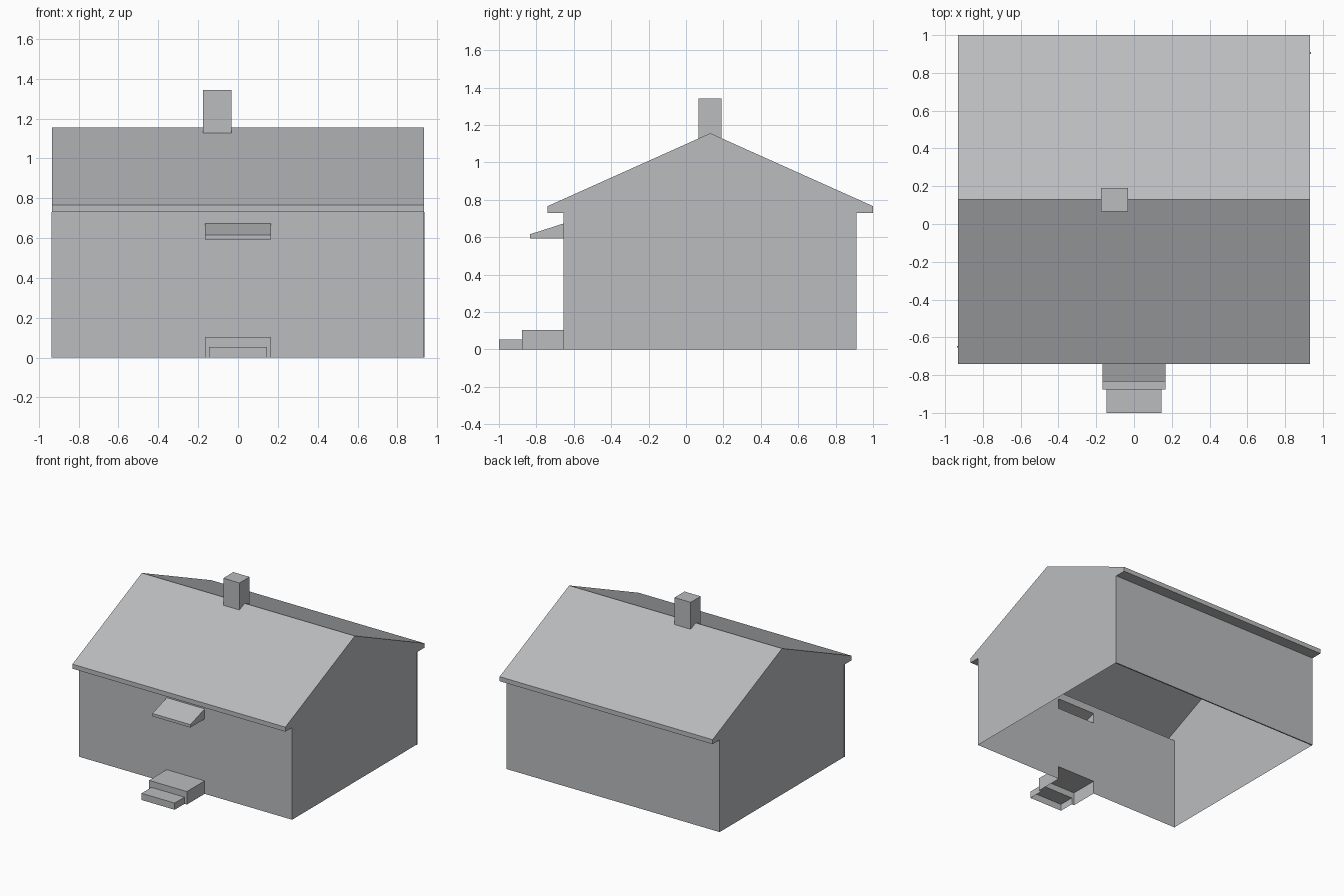
import bpy
import bmesh

cube = bpy.data.objects.get("Cube")
if cube:
    bpy.data.objects.remove(cube, do_unlink=True)

# One plain mid grey for the whole house
COLOUR = (0.495, 0.503, 0.515, 1)
grey = bpy.data.materials.new("mid_grey")
grey.use_nodes = True
grey.diffuse_color = COLOUR
grey.node_tree.nodes["Principled BSDF"].inputs["Base Color"].default_value = COLOUR


def finish(name, bm):
    mesh = bpy.data.meshes.new(name)
    bm.to_mesh(mesh)
    bm.free()
    mesh.materials.append(grey)
    obj = bpy.data.objects.new(name, mesh)
    bpy.context.collection.objects.link(obj)
    return obj


def prism(name, profile, x0, x1, open_edges=()):
    """Extrude a (y, z) profile along x; listed profile edges get no face."""
    bm = bmesh.new()
    a = [bm.verts.new((x0, y, z)) for y, z in profile]
    b = [bm.verts.new((x1, y, z)) for y, z in profile]
    bm.faces.new(a[::-1])
    bm.faces.new(b)
    for i in range(len(profile)):
        j = (i + 1) % len(profile)
        if i not in open_edges:
            bm.faces.new((a[i], a[j], b[j], b[i]))
    return finish(name, bm)


def panel(name, y, xs, zs, holes):
    """Front-facing wall on a grid of x and z cuts, leaving out hole cells."""
    bm = bmesh.new()
    grid = [[bm.verts.new((x, y, z)) for z in zs] for x in xs]
    for i in range(len(xs) - 1):
        for k in range(len(zs) - 1):
            if (i, k) not in holes:
                bm.faces.new((grid[i][k], grid[i + 1][k],
                              grid[i + 1][k + 1], grid[i][k + 1]))
    bmesh.ops.delete(bm, geom=[v for v in bm.verts if not v.link_faces],
                     context='VERTS')
    return finish(name, bm)


def box_profile(y0, y1, z0, z1):
    return [(y0, z0), (y1, z0), (y1, z1), (y0, z1)]


FRONT, BACK, EAVE = -0.655, 0.901, 0.73
HALF, TRIM = 0.933, 0.937
PORCH, STEP = 0.166, 0.145

# Gable ends, eaves and roof as one shell, open below
gable = [(FRONT, 0), (BACK, 0), (BACK, EAVE), (1, EAVE), (1, 0.766),
         (0.13, 1.156), (-0.74, 0.766), (-0.74, EAVE), (FRONT, EAVE)]
prism("gables_and_roof", gable, -HALF, HALF, (0, 1, 8))

# Front wall, open behind the canopy and the porch
panel("front_wall", FRONT, (-HALF, -PORCH, PORCH, HALF),
      (0, 0.103, 0.593, 0.673, EAVE), {(1, 0), (1, 2)})

# Back wall and front corner trim, each running just past a gable
prism("back_wall", box_profile(BACK, 0.911, 0, EAVE), -HALF, TRIM)
prism("front_corner_trim", box_profile(FRONT, -0.645, 0, EAVE), -TRIM, -HALF)

# Chimney straddling the ridge
prism("chimney", [(0.066, 1.127), (0.13, 1.156), (0.191, 1.127),
                  (0.191, 1.342), (0.066, 1.342)], -0.175, -0.033, (0, 1))

# Door canopy
prism("door_canopy", [(-0.833, 0.593), (FRONT, 0.593), (FRONT, 0.673),
                      (-0.833, 0.616)], -PORCH, PORCH, (1,))

# Porch and lower step, hollow underneath
prism("porch", box_profile(-0.877, FRONT, 0, 0.103), -PORCH, PORCH, (0, 1, 3))
panel("porch_front", -0.877, (-PORCH, -STEP, STEP, PORCH),
      (0, 0.053, 0.103), {(1, 0)})
prism("lower_step", box_profile(-1, -0.877, 0, 0.053), -STEP, STEP, (0, 1))
